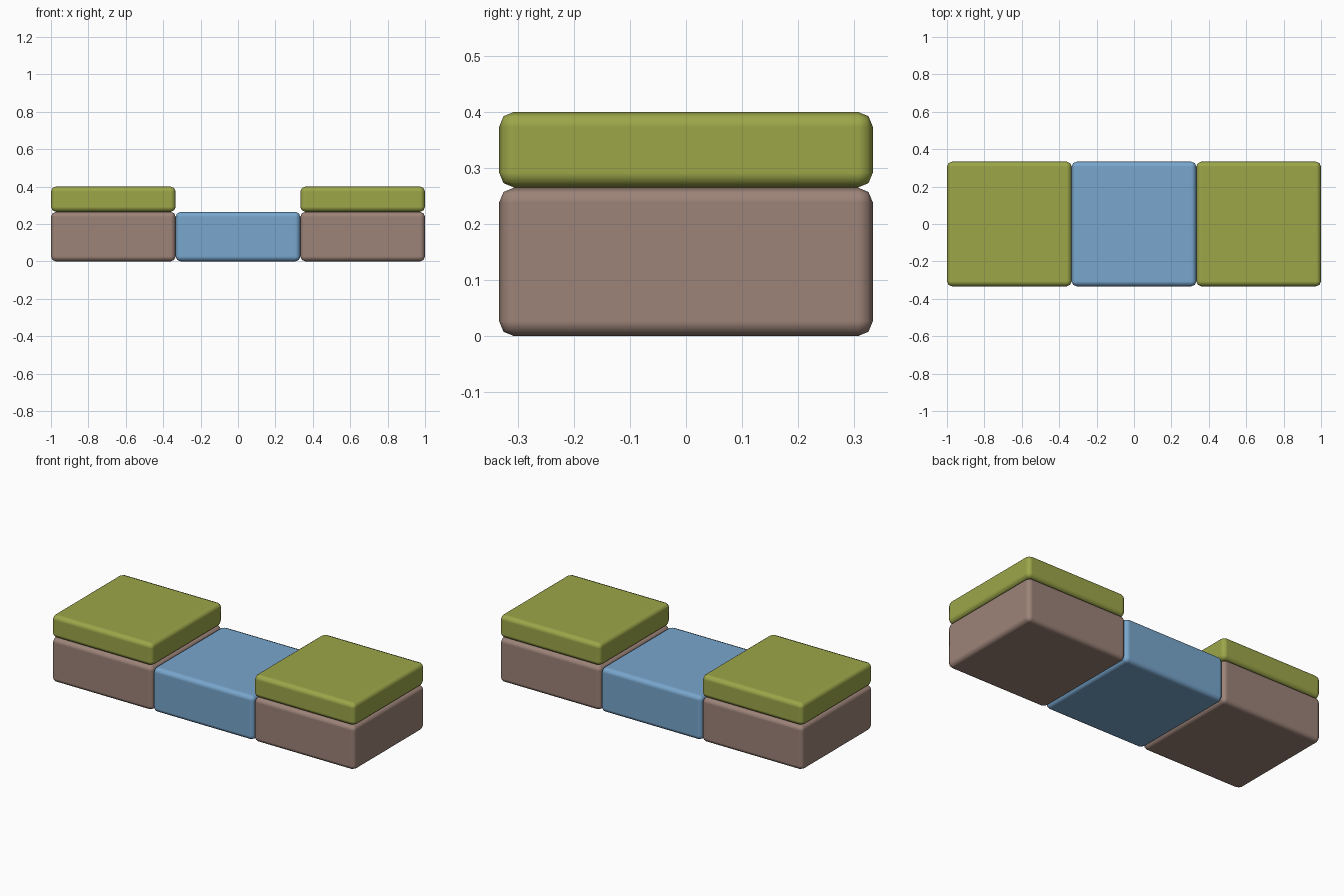
import bpy

if "Cube" in bpy.data.objects:
    bpy.data.objects.remove(bpy.data.objects["Cube"])

S = 2 / 3      # footprint of one square module
BASE_H = 0.265
TOP_H = 0.4


def material(name, rgb):
    """Flat colour given as sRGB bytes, stored as linear values."""
    m = bpy.data.materials.new(name)
    lin = [(c / 255 / 12.92) if c < 11 else ((c / 255 + 0.055) / 1.055) ** 2.4 for c in rgb]
    m.diffuse_color = (*lin, 1)
    m.use_nodes = True
    m.node_tree.nodes["Principled BSDF"].inputs["Base Color"].default_value = m.diffuse_color
    return m


olive = material("olive_green", (156, 166, 73))
brown = material("dusty_brown", (156, 131, 120))
blue = material("soft_blue", (120, 166, 205))


def cushion(name, x, z0, z1, mat):
    """Square block with softly rounded edges."""
    bpy.ops.mesh.primitive_cube_add(size=1, location=(x, 0, (z0 + z1) / 2))
    ob = bpy.context.object
    ob.name = name
    ob.scale = (S, S, z1 - z0)
    bpy.ops.object.transform_apply(location=False, rotation=False, scale=True)
    ob.data.materials.append(mat)
    bpy.ops.object.shade_smooth()
    bev = ob.modifiers.new("rounded_edges", 'BEVEL')
    bev.width = 0.027
    bev.segments = 2
    bev.harden_normals = True


# Two end stacks: brown base with a green pad on top
for side, x in (("left", -S), ("right", S)):
    cushion(side + "_base", x, 0, BASE_H, brown)
    cushion(side + "_top_pad", x, BASE_H, TOP_H, olive)

# Low middle block
cushion("middle_block", 0, 0, BASE_H, blue)
